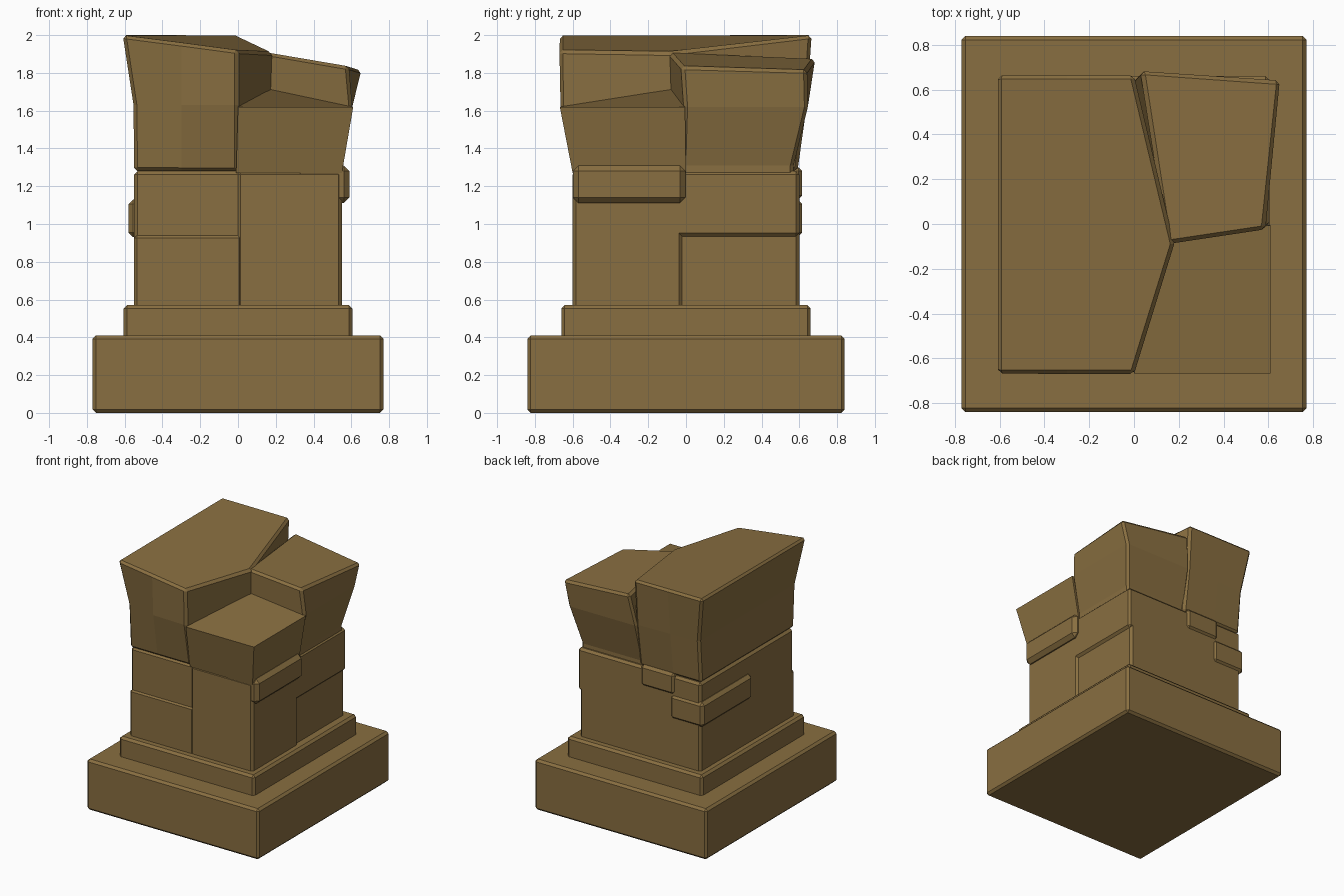
import bpy, bmesh

if "Cube" in bpy.data.objects:
    bpy.data.objects.remove(bpy.data.objects["Cube"])

stone = bpy.data.materials.new("brown_stone")
stone.diffuse_color = (0.25, 0.158, 0.052, 1)
stone.use_nodes = True
stone.node_tree.nodes["Principled BSDF"].inputs["Base Color"].default_value = stone.diffuse_color


def finish(bm, name, bevel):
    bmesh.ops.recalc_face_normals(bm, faces=bm.faces)
    me = bpy.data.meshes.new(name)
    bm.to_mesh(me)
    bm.free()
    me.materials.append(stone)
    ob = bpy.data.objects.new(name, me)
    bpy.context.collection.objects.link(ob)
    if bevel:
        m = ob.modifiers.new("chamfer", 'BEVEL')
        m.width, m.segments = bevel, 1
        m.limit_method, m.angle_limit = 'ANGLE', 0.7


def loft(name, rings, bevel=0.0):
    """Solid through matching rings of points, capped at both ends."""
    bm = bmesh.new()
    vs = [[bm.verts.new(p) for p in r] for r in rings]
    n = len(vs[0])
    bm.faces.new(vs[0])
    bm.faces.new(vs[-1])
    for a, b in zip(vs, vs[1:]):
        for i in range(n):
            j = (i + 1) % n
            bm.faces.new((a[i], a[j], b[j], b[i]))
    finish(bm, name, bevel)


def box(name, x0, x1, y0, y1, z0, z1, bevel=0.0):
    ring = [(x0, y0), (x1, y0), (x1, y1), (x0, y1)]
    loft(name, [[(x, y, z) for x, y in ring] for z in (z0, z1)], bevel)


def flat(z, pts):
    return [(x, y, z) for x, y in pts]


# stepped plinth; the bottom step keeps a sharp ground edge
loft("base", [
    flat(0, [(-.77, -.84), (.77, -.84), (.77, .84), (-.77, .84)]),
    flat(.41, [(-.77, -.84), (.77, -.84), (.77, .84), (-.77, .84)])], .018)
box("upper_step", -.605, .605, -.66, .66, .38, .57, .018)

# shaft: core with slightly raised slabs leaving shallow recesses
box("shaft_core", -.55, .532, -.588, .60, .5, 1.28, .018)
box("shaft_front_right", -.005, .55, -.60, -.02, .5, 1.28, .018)
box("shaft_front_low", -.55, .02, -.60, -.4, .5, .94, .014)
box("shaft_right_high", .3, .55, -.59, .60, .935, 1.28, .018)
box("inner_core", -.5, .5, -.54, .54, 1.2, 1.55)

# protruding bricks
box("brick_right", .3, .59, -.598, -.003, 1.11, 1.31, .03)
box("brick_left", -.58, -.28, -.03, .615, .93, 1.13, .025)
box("brick_back", -.32, -.02, .3, .615, 1.13, 1.30, .02)

# broken flared head: tall left half
loft("head_left", [
    flat(1.28, [(-.55, .59), (-.3, .59), (0, .59), (.1, 0), (0, -.60), (-.3, -.60), (-.55, -.60)]),
    flat(1.63, [(-.553, .62), (-.3, .63), (0, .64), (.17, -.08), (0, -.665), (-.3, -.655), (-.553, -.615)]),
    [(-.61, .665, 2.0), (-.3, .665, 2.0), (0, .665, 2.0), (.18, -.09, 1.91),
     (0, -.67, 1.92), (-.3, -.67, 1.96), (-.61, -.67, 2.0)]], .018)

# lower back right chunk
loft("head_back_right", [
    flat(1.25, [(-.02, .57), (.54, .57), (.54, -.05), (0, -.05)]),
    flat(1.31, [(-.02, .57), (.54, .57), (.54, -.02), (0, -.05)]),
    flat(1.62, [(-.01, .645), (.605, .645), (.605, -.01), (.15, -.08)]),
    [(.03, .685, 1.875), (.655, .64, 1.815), (.585, -.025, 1.835), (.15, -.09, 1.91)]], .018)

# broken-away front right corner
loft("head_front_right", [
    flat(1.27, [(-.01, -.60), (.55, -.60), (.55, 0), (-.01, 0)]),
    [(0, -.668, 1.62), (.61, -.668, 1.62), (.61, -.005, 1.62), (.17, -.07, 1.715)]])
